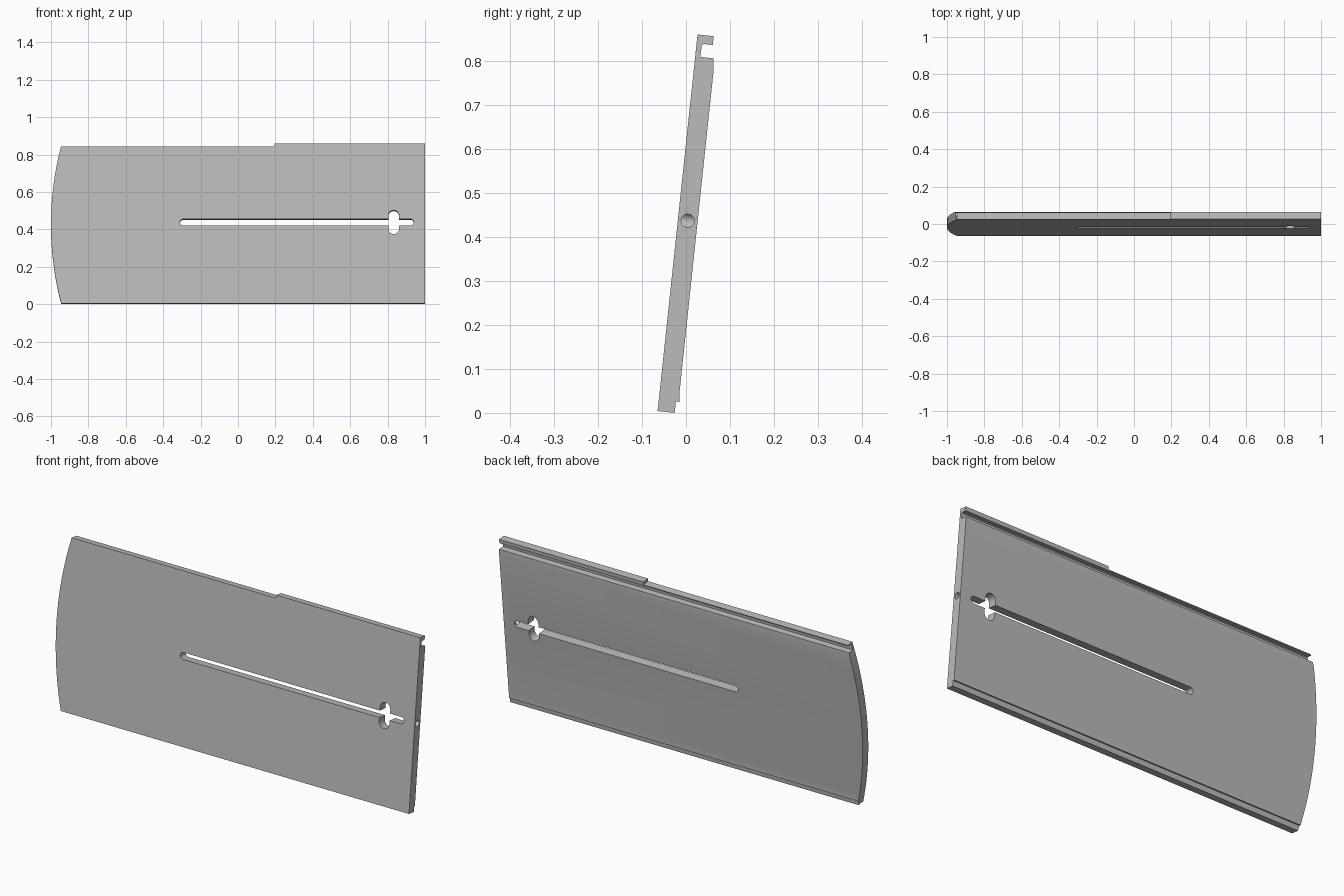
import bpy, bmesh, math
from mathutils import Matrix, Vector

if "Cube" in bpy.data.objects:
    bpy.data.objects.remove(bpy.data.objects["Cube"], do_unlink=True)

grey = bpy.data.materials.new("plain_grey")
grey.use_nodes = True
colour = (0.5, 0.5, 0.5, 1)
grey.diffuse_color = colour
grey.node_tree.nodes["Principled BSDF"].inputs["Base Color"].default_value = colour


def prism(name, points, sweep):
    """Extrude a closed 3D outline along a vector."""
    bm = bmesh.new()
    face = bm.faces.new([bm.verts.new(p) for p in points])
    top = bmesh.ops.extrude_face_region(bm, geom=[face])["geom"]
    bmesh.ops.translate(bm, vec=Vector(sweep),
                        verts=[v for v in top if isinstance(v, bmesh.types.BMVert)])
    bmesh.ops.recalc_face_normals(bm, faces=bm.faces)
    mesh = bpy.data.meshes.new(name)
    bm.to_mesh(mesh)
    bm.free()
    mesh.materials.append(grey)
    ob = bpy.data.objects.new(name, mesh)
    bpy.context.collection.objects.link(ob)
    return ob


def capsule(x0, x1, z0, z1, steps=12):
    """Rounded slot outline on the plate's front plane."""
    r = min(x1 - x0, z1 - z0) / 2
    pts = []
    turn = 0 if z1 - z0 > x1 - x0 else -math.pi / 2
    ends = ((x1 - r, z1 - r), (x0 + r, z0 + r))
    for k, (cx, cz) in enumerate(ends):
        for i in range(steps + 1):
            a = turn + math.pi * (k + i / steps)
            pts.append((cx + r * math.cos(a), -0.1, cz + r * math.sin(a)))
    return pts


def boolean(target, cutter, operation="DIFFERENCE"):
    cutter.hide_render = True
    mod = target.modifiers.new("cut", "BOOLEAN")
    mod.operation, mod.solver, mod.object = operation, "EXACT", cutter
    bpy.context.view_layer.objects.active = target
    bpy.ops.object.modifier_apply(modifier=mod.name)
    bpy.data.objects.remove(cutter, do_unlink=True)


# Plate section: rebate at the foot, groove and hooked lip at the top
section = [(0, 0), (0.039, 0), (0.039, 0.026), (0.047, 0.026), (0.045, 0.05),
           (0.045, 0.785), (0.042, 0.81), (0.012, 0.81), (0.012, 0.836),
           (0.016, 0.84), (0.037, 0.84), (0.037, 0.86), (0, 0.86)]
plate = prism("slotted_plate", [(-1.1, y, z) for y, z in section], (2.1, 0, 0))

# Bowed end
half, bow = 0.425, 0.055
radius = (half ** 2 + bow ** 2) / (2 * bow)
outline = [(1.2, -0.1, -0.1), (1.2, -0.1, 1)]
for i in range(33):
    z = 0.95 - 1.05 * i / 32 + 0.0001
    x = radius - 1 - math.sqrt(radius ** 2 - (z - half) ** 2)
    outline.append((x, -0.1, z))
boolean(plate, prism("end_cutter", outline, (0, 0.3, 0)), "INTERSECT")

# Lip is thinner over the bowed half
step = [(-1.2, -0.1, 0.845), (0.195, -0.1, 0.845), (0.195, -0.1, 0.9), (-1.2, -0.1, 0.9)]
boolean(plate, prism("lip_cutter", step, (0, 0.3, 0)))

# Long slot with its crossing keyhole
mid = 0.437
boolean(plate, prism("slot_cutter", capsule(-0.31, 0.94, mid - 0.017, mid + 0.017), (0, 0.3, 0)))
boolean(plate, prism("keyhole_cutter", capsule(0.804, 0.861, mid - 0.064, mid + 0.064), (0, 0.3, 0)))

# Round bore from the straight end into the slot
bore = [(0.9, 0.0225 + 0.015 * math.cos(a), mid + 0.015 * math.sin(a))
        for a in (math.tau * i / 24 for i in range(24))]
boolean(plate, prism("bore_cutter", bore, (0.2, 0, 0)))

# Lean the plate back
lean = Matrix.Translation((0, -0.0645, 0.0042)) @ Matrix.Rotation(-math.radians(6.05), 4, "X")
plate.data.transform(lean)
bpy.ops.object.select_all(action="DESELECT")
plate.select_set(True)
bpy.context.view_layer.objects.active = plate
bpy.ops.object.shade_smooth_by_angle(angle=math.radians(20))
